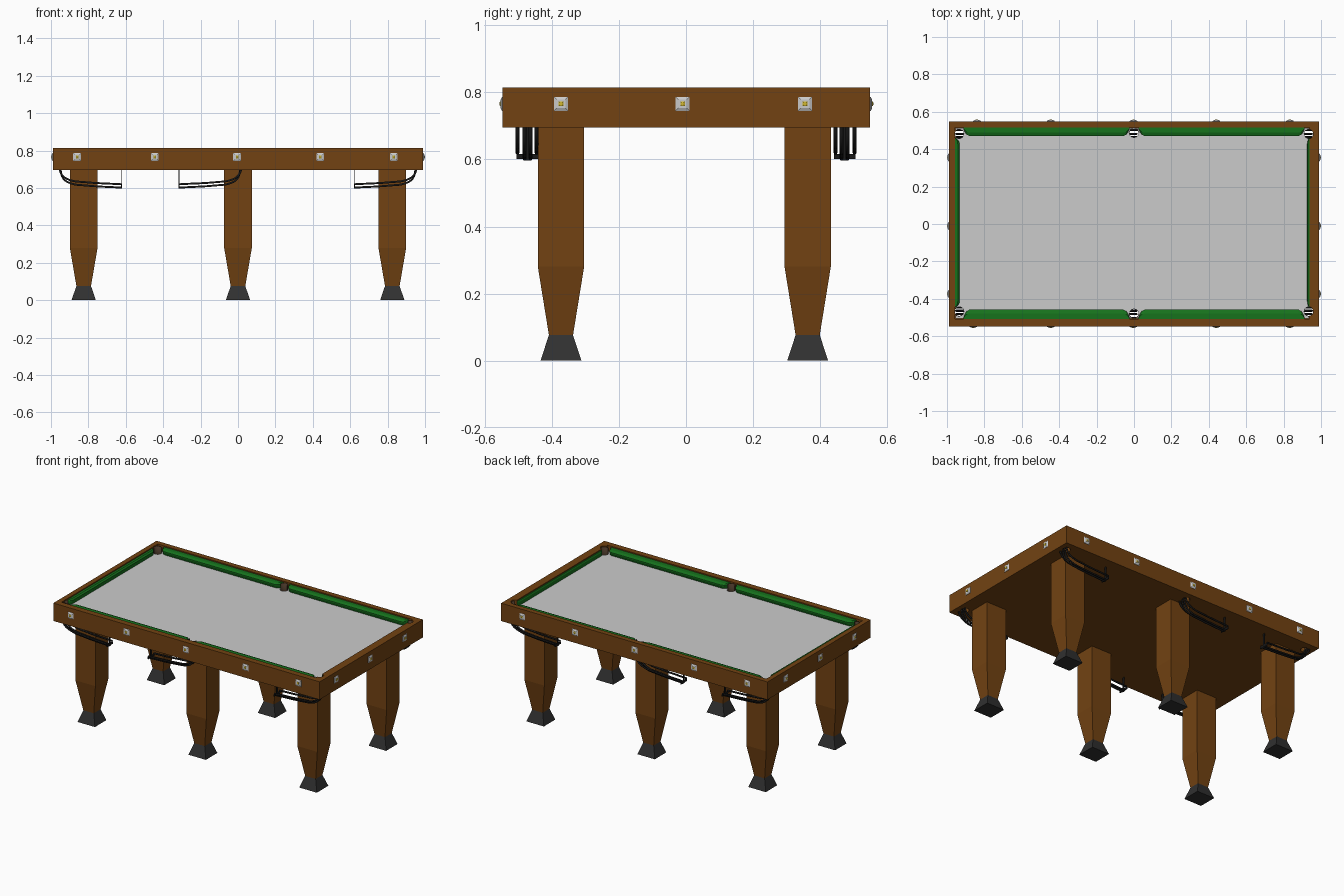
import bpy, bmesh, math
from mathutils import Vector, Matrix

if "Cube" in bpy.data.objects:
    bpy.data.objects.remove(bpy.data.objects["Cube"])


def mat(name, r, g, b):
    m = bpy.data.materials.new(name)
    m.diffuse_color = (r, g, b, 1)
    m.use_nodes = True
    m.node_tree.nodes["Principled BSDF"].inputs["Base Color"].default_value = m.diffuse_color
    return m


WOOD = mat("wood", 0.17, 0.055, 0.006)
GREEN = mat("green_cloth", 0.008, 0.17, 0.012)
BLACK = mat("black_rubber", 0.03, 0.03, 0.03)
RAIL = mat("black_rail", 0.01, 0.01, 0.01)
LINER = mat("pocket_leather", 0.06, 0.035, 0.02)
GOLD = mat("gold", 0.65, 0.48, 0.03)


def finish(name, bm, material=None):
    bmesh.ops.recalc_face_normals(bm, faces=bm.faces)
    me = bpy.data.meshes.new(name)
    bm.to_mesh(me)
    bm.free()
    ob = bpy.data.objects.new(name, me)
    bpy.context.collection.objects.link(ob)
    if material:
        me.materials.append(material)
    return ob


def loft(name, rings, material=None):
    """Closed solid skinned through a list of equal rings."""
    bm = bmesh.new()
    vs = [[bm.verts.new(p) for p in r] for r in rings]
    n = len(rings[0])
    for a, b in zip(vs, vs[1:]):
        for i in range(n):
            bm.faces.new((a[i], a[(i + 1) % n], b[(i + 1) % n], b[i]))
    bm.faces.new(vs[0])
    bm.faces.new(vs[-1][::-1])
    return finish(name, bm, material)


def rect(cx, cy, hx, hy, z):
    return [(cx - hx, cy - hy, z), (cx + hx, cy - hy, z), (cx + hx, cy + hy, z), (cx - hx, cy + hy, z)]


def box(name, x0, x1, y0, y1, z0, z1, material=None):
    args = ((x0 + x1) / 2, (y0 + y1) / 2, (x1 - x0) / 2, (y1 - y0) / 2)
    return loft(name, [rect(*args, z0), rect(*args, z1)], material)


def cut(ob, cutters):
    for c in cutters:
        m = ob.modifiers.new("cut", "BOOLEAN")
        m.operation = "DIFFERENCE"
        m.solver = "EXACT"
        m.object = c
    dg = bpy.context.evaluated_depsgraph_get()
    ob.data = bpy.data.meshes.new_from_object(ob.evaluated_get(dg))
    ob.modifiers.clear()


# Pocket centres with outward direction
POCKETS = [(sx * 0.935, y, sx, sy) for sx in (-1, 1) for y, sy in ((-0.468, -1), (0.482, 1))]
POCKETS += [(0, -0.48, 0, -1), (0, 0.488, 0, 1)]

# Table body: solid block with recess, playing bed, pocket holes
bm = bmesh.new()
for x, y, _, _ in POCKETS:
    bmesh.ops.create_cone(bm, cap_ends=True, segments=24, radius1=0.025, radius2=0.025, depth=0.4,
                          matrix=Matrix.Translation((x, y, 0.75)))
holes = finish("pocket_cutter", bm)
recess = box("recess_cutter", -0.957, 0.937, -0.508, 0.515, 0.76, 0.9)
body = box("table_frame", -0.99, 0.99, -0.547, 0.549, 0.695, 0.815, WOOD)
bed = box("playing_bed", -0.955, 0.935, -0.506, 0.513, 0.758, 0.776)
cut(body, [recess, holes])
cut(bed, [holes])
for c in (holes, recess):
    bpy.data.objects.remove(c)

# Pocket liners: half tubes open toward the bed
for k, (x, y, dx, dy) in enumerate(POCKETS):
    mid, n = math.atan2(dy, dx), 14
    bm = bmesh.new()
    cols = []
    for i in range(n + 1):
        a = mid + math.radians(-95 + 190 * i / n)
        p = (x + 0.0245 * math.cos(a), y + 0.0245 * math.sin(a))
        cols.append([bm.verts.new((*p, z)) for z in (0.698, 0.808)])
    for a, b in zip(cols, cols[1:]):
        bm.faces.new((a[0], b[0], b[1], a[1])).smooth = True
    ob = finish(f"pocket_liner_{k}", bm, LINER)
    s = ob.modifiers.new("thickness", "SOLIDIFY")
    s.thickness = 0.003
    s.offset = 0

# Cushions: wedge profile with rounded jaws
JAW = ((0, 0.15), (0.008, 0.55), (0.018, 0.85), (0.032, 1))


def cushion(name, a, b, inward, w):
    a, b, inward = Vector(a), Vector(b), Vector(inward)
    d = (b - a).normalized()
    stations = [(a + d * s, f) for s, f in JAW] + [(b - d * s, f) for s, f in reversed(JAW)]
    prof = ((0, 0.77), (0, 0.808), (0.6, 0.808), (1, 0.801), (1, 0.794), (0.8, 0.77))
    rings = []
    for p, f in stations:
        rings.append([(*(p + inward * (w * f * u)), z) for u, z in prof])
    loft(name, rings, GREEN)


for side, x0, x1 in (("left", -0.912, -0.024), ("right", 0.024, 0.912)):
    cushion(f"front_cushion_{side}", (x0, -0.508), (x1, -0.508), (0, 1), 0.05)
    cushion(f"back_cushion_{side}", (x0, 0.515), (x1, 0.515), (0, -1), 0.044)
cushion("left_cushion", (-0.957, -0.445), (-0.957, 0.459), (1, 0), 0.025)
cushion("right_cushion", (0.937, -0.445), (0.937, 0.459), (-1, 0), 0.011)

# Legs with flared feet
for x in (-0.825, 0, 0.825):
    for row, y in (("front", -0.373), ("back", 0.363)):
        loft(f"{row}_leg", [rect(x, y, hx, hy, z) for hx, hy, z in
                            ((0.038, 0.035, 0.07), (0.074, 0.069, 0.28), (0.074, 0.069, 0.70))], WOOD)
        loft(f"{row}_foot", [rect(x, y, 0.065, 0.061, 0), rect(x, y, 0.039, 0.036, 0.076)], BLACK)


# Square plates with gold studs around the frame
def plate(name, x, y, angle):
    M = Matrix.Translation((x, y, 0.766)) @ Matrix.Rotation(angle, 4, "Z") @ Matrix.Rotation(math.pi / 2, 4, "X")
    p = loft(name, [rect(0, 0, h, h, z) for h, z in ((0.021, -0.003), (0.021, 0.002), (0.013, 0.006))])
    s = loft(name + "_stud", [rect(0, 0, h, h, z) for h, z in ((0.007, 0.003), (0.007, 0.008), (0.003, 0.01))], GOLD)
    p.data.transform(M)
    s.data.transform(M)


for x in (-0.86, -0.445, -0.005, 0.44, 0.833):
    plate("front_plate", x, -0.547, 0)
for x in (-0.84, -0.445, -0.003, 0.44, 0.833):
    plate("back_plate", x, 0.549, math.pi)
for y in (-0.373, -0.01, 0.355):
    plate("right_plate", 0.99, y, math.pi / 2)
    plate("left_plate", -0.99, y, -math.pi / 2)


# Ball return rails hanging below each pocket
def tube(name, pts, r):
    cu = bpy.data.curves.new(name, "CURVE")
    cu.dimensions = "3D"
    cu.bevel_depth = r
    cu.bevel_resolution = 1
    cu.resolution_u = 4
    cu.use_fill_caps = True
    sp = cu.splines.new("BEZIER")
    sp.bezier_points.add(len(pts) - 1)
    for bp, p in zip(sp.bezier_points, pts):
        bp.co = p
        bp.handle_left_type = bp.handle_right_type = "AUTO"
    tmp = bpy.data.objects.new(name, cu)
    bpy.context.collection.objects.link(tmp)
    dg = bpy.context.evaluated_depsgraph_get()
    me = bpy.data.meshes.new_from_object(tmp.evaluated_get(dg))
    bpy.data.objects.remove(tmp)
    me.materials.clear()
    me.materials.append(RAIL)
    for f in me.polygons:
        f.use_smooth = True
    bpy.context.collection.objects.link(bpy.data.objects.new(name, me))


PATH = ((0, 0.705), (0.018, 0.667), (0.06, 0.642), (0.13, 0.632), (0.335, 0.62))
for sy in (-1, 1):
    for x, d in ((-0.957, 1), (0.02, -1), (0.957, -1)):
        for y, drop, shift in ((0.503, 0, 0), (0.482, 0.018, 0.006), (0.464, 0.018, 0.006), (0.446, 0, 0)):
            tube("return_rail", [(x + d * (s + (0 if i == 4 else shift)), sy * y, z - (drop if i else 0))
                                 for i, (s, z) in enumerate(PATH)], 0.0058)
        # end stop strap
        e = x + d * 0.335
        box("rail_hanger", e - 0.002, e + 0.002, sy * 0.473 - 0.007, sy * 0.473 + 0.007, 0.597, 0.70, RAIL)
        box("rail_crossbar", e - 0.003, e + 0.003, sy * 0.474 - 0.032, sy * 0.474 + 0.032, 0.602, 0.616, RAIL)
